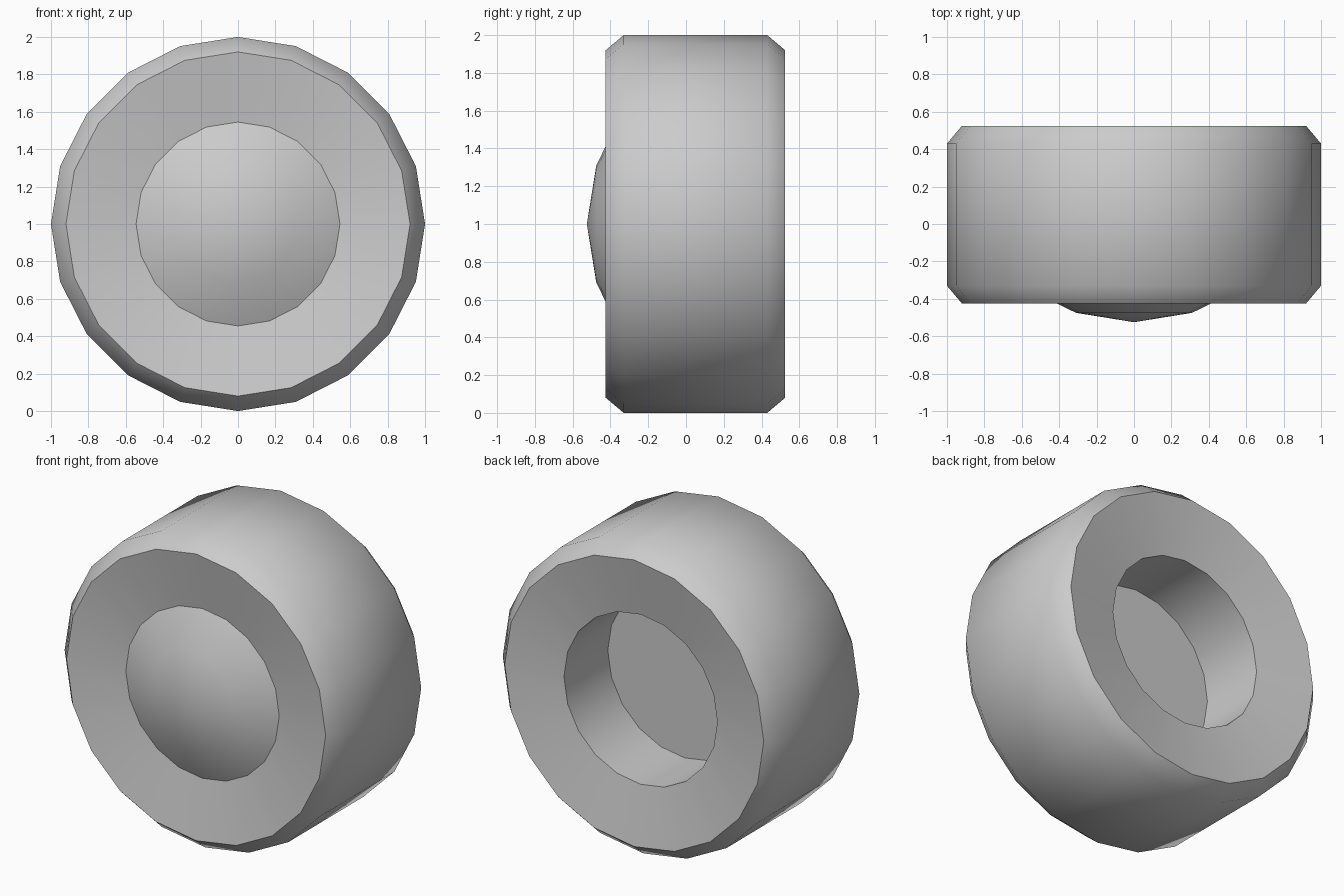
import bpy, bmesh, math

if "Cube" in bpy.data.objects:
    bpy.data.objects.remove(bpy.data.objects["Cube"])

SIDES = 20


def lathe(name, profile, closed=False):
    """Revolve (radius, y) points about the y axis at z = 1."""
    bm = bmesh.new()
    rings = []
    for r, y in profile:
        if r == 0:
            rings.append([bm.verts.new((0, y, 1))] * SIDES)
        else:
            rings.append([bm.verts.new((r * math.sin(2 * math.pi * i / SIDES), y,
                                        1 + r * math.cos(2 * math.pi * i / SIDES)))
                          for i in range(SIDES)])
    pairs = list(zip(rings, rings[1:]))
    if closed:
        pairs.append((rings[-1], rings[0]))
    for a, b in pairs:
        for i in range(SIDES):
            j = (i + 1) % SIDES
            quad = list(dict.fromkeys((a[i], a[j], b[j], b[i])))
            bm.faces.new(quad)
    bmesh.ops.recalc_face_normals(bm, faces=bm.faces)
    mesh = bpy.data.meshes.new(name)
    bm.to_mesh(mesh)
    bm.free()
    obj = bpy.data.objects.new(name, mesh)
    bpy.context.collection.objects.link(obj)
    bpy.ops.object.select_all(action='DESELECT')
    obj.select_set(True)
    bpy.context.view_layer.objects.active = obj
    bpy.ops.object.shade_smooth_by_angle(angle=math.radians(60))
    return obj


# Tire: chamfered tread, dished side walls and a straight bore
lathe("tire", [(0.545, -0.36), (0.92, -0.425), (1.0, -0.33),
               (1.0, 0.43), (0.92, 0.525), (0.545, 0.46)], closed=True)

# Hub: domed cap in front, flat plate inside the rear recess
lathe("hub", [(0, -0.525), (0.31, -0.475), (0.545, -0.36), (0.545, 0.015), (0, 0.015)])
